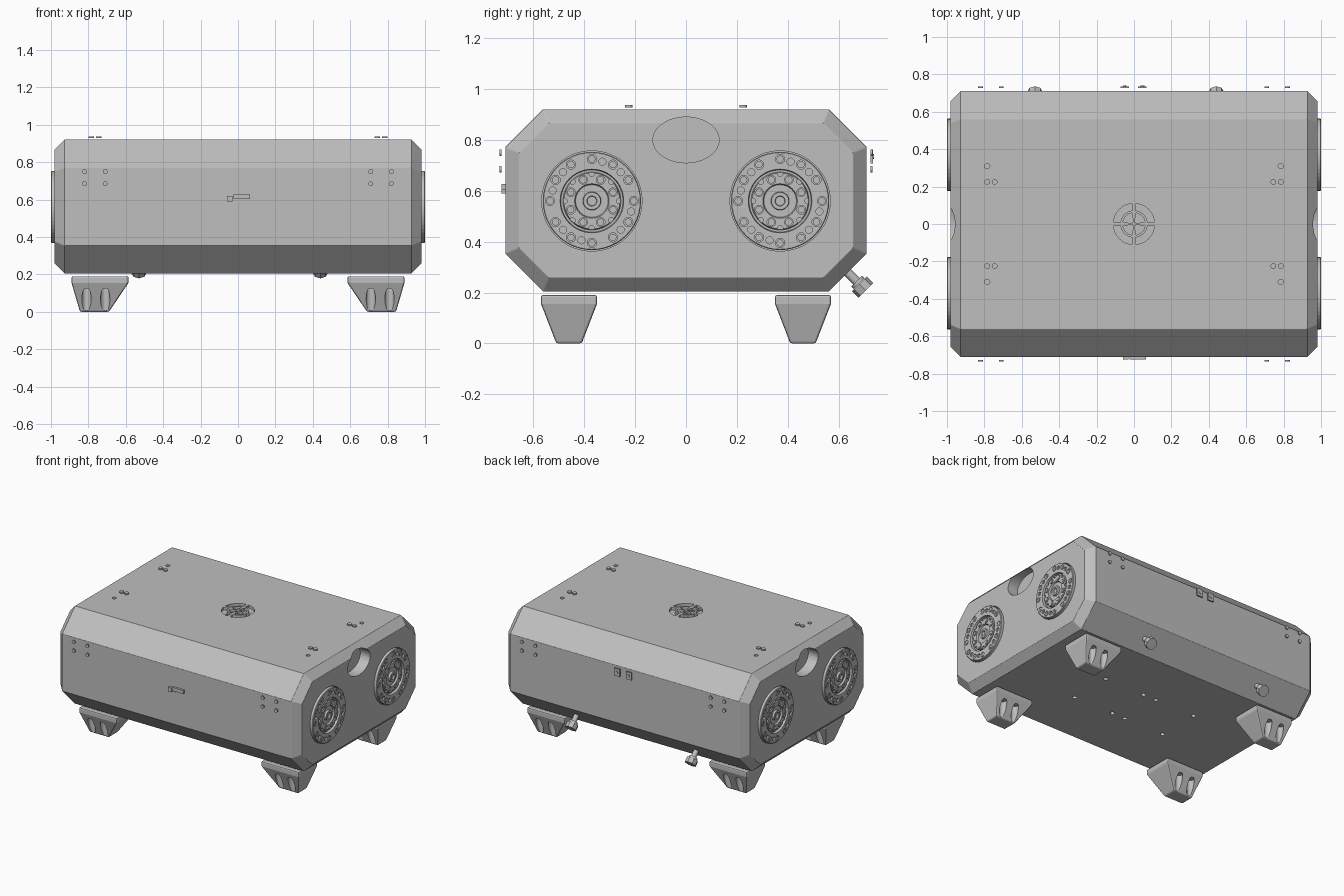
import bpy, bmesh, math
from mathutils import Vector, Matrix

if "Cube" in bpy.data.objects:
    bpy.data.objects.remove(bpy.data.objects["Cube"], do_unlink=True)

metal = bpy.data.materials.new("brushed grey metal")
metal.use_nodes = True
GREY = (0.52, 0.52, 0.52, 1)
metal.diffuse_color = GREY
metal.node_tree.nodes["Principled BSDF"].inputs["Base Color"].default_value = GREY

X, Y, Z = Vector((1, 0, 0)), Vector((0, 1, 0)), Vector((0, 0, 1))
SIGNS = (-1, 1)
MID = 0.5625          # height of the body's centre line


def finish(name, bm, smooth=False):
    bmesh.ops.recalc_face_normals(bm, faces=bm.faces)
    me = bpy.data.meshes.new(name)
    bm.to_mesh(me)
    bm.free()
    me.materials.append(metal)
    ob = bpy.data.objects.new(name, me)
    bpy.context.collection.objects.link(ob)
    if smooth:
        select(ob)
        bpy.ops.object.shade_smooth_by_angle(angle=math.radians(35))
    return ob


def select(ob):
    bpy.ops.object.select_all(action='DESELECT')
    bpy.context.view_layer.objects.active = ob
    ob.select_set(True)


def apply_modifier(ob, kind, **settings):
    mod = ob.modifiers.new(kind.lower(), kind)
    for key, value in settings.items():
        setattr(mod, key, value)
    select(ob)
    bpy.ops.object.modifier_apply(modifier=mod.name)


def cut(ob, bm):
    cutter = finish("cutter", bm)
    cutter.hide_render = True
    apply_modifier(ob, 'BOOLEAN', object=cutter, operation='DIFFERENCE', solver='EXACT')
    bpy.data.objects.remove(cutter, do_unlink=True)


def box(bm, centre, size, turn=Matrix()):
    m = Matrix.Translation(centre) @ turn @ Matrix.Diagonal((*size, 1))
    bmesh.ops.create_cube(bm, size=1, matrix=m)


def cyl(bm, centre, axis, r, depth, segs=20, stretch=1):
    m = Matrix.Translation(centre) @ axis.to_track_quat('Z', 'Y').to_matrix().to_4x4()
    bmesh.ops.create_cone(bm, cap_ends=True, segments=segs, radius1=r, radius2=r,
                          depth=depth, matrix=m @ Matrix.Diagonal((stretch, 1, 1, 1)))


def seam(bm, p, q, normal, width=0.007, depth=0.016):
    # thin straight groove from p to q in a face
    p, q = Vector(p), Vector(q)
    along = (q - p).normalized()
    turn = Matrix((along, normal.cross(along), normal)).transposed().to_4x4()
    box(bm, (p + q) / 2, ((q - p).length, width, depth), turn)


def prism(bm, outline, z0, z1):
    rings = [[bm.verts.new((x, y, z)) for x, y in outline] for z in (z0, z1)]
    bm.faces.new(rings[0])
    bm.faces.new(rings[1])
    n = len(outline)
    for i in range(n):
        j = (i + 1) % n
        bm.faces.new((rings[0][i], rings[0][j], rings[1][j], rings[1][i]))


def octagon(w, h, c):
    return [(w, h - c), (w - c, h), (c - w, h), (-w, h - c),
            (-w, c - h), (c - w, -h), (w - c, -h), (w, c - h)]


def lathe(bm, profile, segs=48):
    rows = [[bm.verts.new((r * math.cos(k * math.tau / segs), r * math.sin(k * math.tau / segs), z))
             for k in range(segs)] for r, z in profile]
    for a, b in zip(rows, rows[1:]):
        for k in range(segs):
            j = (k + 1) % segs
            bm.faces.new((a[k], a[j], b[j], b[k]))
    bm.faces.new(rows[0])
    bm.faces.new(rows[-1])


def polar(r, a, z=0):
    return Vector((r * math.cos(a), r * math.sin(a), z))


# Sheet metal body: octagonal prism with chamfered ends, hollow
full, small = octagon(0.73, 0.3775, 0.16), octagon(0.665, 0.3125, 0.122)
bm = bmesh.new()
rings = [[bm.verts.new((x, y, z + MID)) for y, z in ring]
         for x, ring in ((-1, small), (-0.935, full), (0.935, full), (1, small))]
for a, b in zip(rings, rings[1:]):
    for i in range(8):
        bm.faces.new((a[i], a[i - 1], b[i - 1], b[i]))
bm.faces.new(rings[0])
bm.faces.new(rings[-1])
body = finish("body_shell", bm)
apply_modifier(body, 'BEVEL', width=0.008, segments=2)
apply_modifier(body, 'SOLIDIFY', thickness=0.02, offset=-1)

# Openings: side handles, wheel seats, top slots, vent and front port
bm = bmesh.new()
for s in SIGNS:
    cyl(bm, (s, 0, 0.80), X, 0.09, 0.2, 48)
for v in bm.verts:
    v.co.y *= 0.13 / 0.09
for s in SIGNS:
    for t in SIGNS:
        cyl(bm, (s, t * 0.37, 0.56), X, 0.197, 0.1, 48)
        box(bm, (s * 0.765, t * 0.225, 0.94), (0.055, 0.045, 0.02))
        for e in SIGNS:
            cyl(bm, (s * 0.765 + e * 0.0275, t * 0.225, 0.94), Z, 0.0225, 0.021)
        cyl(bm, (s * 0.785, t * 0.31, 0.94), Z, 0.014, 0.1)
box(bm, (0, -0.73, 0.632), (0.135, 0.1, 0.085))
for q in range(4):
    base = q * math.pi / 2
    for r0, r1, gap in ((0.073, 0.11, 0.1), (0.012, 0.06, 0.2)):
        angles = [base + gap + (math.pi / 2 - 2 * gap) * k / 8 for k in range(9)]
        outline = [polar(r1, a)[:2] for a in angles] + [polar(r0, a)[:2] for a in reversed(angles)]
        prism(bm, outline, 0.9, 0.96)
for x in (0.38, 0.053):
    for s in SIGNS:
        for t in SIGNS:
            cyl(bm, (s * x, t * 0.16, 0.185), Z, 0.016, 0.1)
cut(body, bm)

# Grooves: corner slits, side panel seams and the rear door outline
bm = bmesh.new()
for s in SIGNS:
    for (y0, z0), (y1, z1) in zip(full, small):
        p, q = Vector((s * 0.93, y0, z0 + MID)), Vector((s, y1, z1 + MID))
        out = Vector((0, y0, z0)).normalized()
        n = (out + X * s).normalized()
        n = (n - (q - p).normalized() * n.dot((q - p).normalized())).normalized()
        seam(bm, p, q, n, 0.009, 0.03)
    for t in SIGNS:
        for (y0, z0), (y1, z1) in (((0.005, 0.715), (0.19, 0.61)),
                                   ((0.54, 0.65), (0.645, 0.76)),
                                   ((0.53, 0.465), (0.645, 0.365))):
            seam(bm, (s, t * y0, z0), (s, t * y1, z1), X * s)
    seam(bm, (s * 0.52, 0.73, 0.35), (s * 0.52, 0.73, 0.712), Y, 0.005)
seam(bm, (-0.52, 0.73, 0.72), (0.52, 0.73, 0.72), Y, 0.01)
slope = (Y - Z).normalized()
seam(bm, (-0.5, 0.69, 0.305), (0.5, 0.69, 0.305), slope, 0.01)
cut(body, bm)

# Wheel-like side discs, set flush in the end panels
bm = bmesh.new()
lathe(bm, [(0.193, -0.04), (0.193, -0.004), (0.19, -0.001), (0.125, -0.001), (0.122, -0.02),
           (0.114, -0.02), (0.11, -0.006), (0.068, -0.006), (0.064, -0.018), (0.036, -0.018),
           (0.034, -0.003), (0.02, -0.003), (0.018, -0.014), (0.004, -0.014)])
disc = finish("side_disc", bm)
bm = bmesh.new()
for k in range(12):
    a = k * math.tau / 12
    cyl(bm, polar(0.165, a), Z, 0.018, 0.014)
    if k % 3:
        cyl(bm, polar(0.16, a + math.tau / 24), Z, 0.014, 0.024)
for k in range(8):
    a = (k + 0.5) * math.tau / 8
    cyl(bm, polar(0.09, a), Z, 0.017, 0.026)
    cyl(bm, polar(0.108, a + math.tau / 16), Z, 0.011, 0.03)
cut(disc, bm)
# Socket screws in the disc pockets
bm = bmesh.new()
for count, radius, shift, top in ((12, 0.165, 0, 0), (8, 0.09, 0.5, -0.003)):
    for k in range(count):
        p = polar(radius, (k + shift) * math.tau / count)
        cyl(bm, p + Z * (top - 0.01), Z, 0.014, 0.018)
        cyl(bm, p + Z * (top - 0.001), Z, 0.007, 0.004, 6)
screws = finish("disc_screws", bm)
for i, (s, t) in enumerate([(s, t) for s in SIGNS for t in SIGNS]):
    for part in (disc, screws):
        ob = part if i == 0 else part.copy()
        if i:
            bpy.context.collection.objects.link(ob)
        ob.matrix_world = Matrix.Translation((s, t * 0.37, 0.56)) @ Matrix.Rotation(s * math.pi / 2, 4, 'Y')

# Tapered feet with screw pockets in their front and back slopes
for s in SIGNS:
    for t in SIGNS:
        bm = bmesh.new()
        rows = []
        for z, x0, x1, hy in ((0, 0.69, 0.845, 0.05), (0.155, 0.585, 0.89, 0.11), (0.19, 0.585, 0.89, 0.11)):
            rows.append([bm.verts.new((s * x, t * 0.46 + y, z))
                         for x, y in ((x0, -hy), (x1, -hy), (x1, hy), (x0, hy))])
        for a, b in zip(rows, rows[1:]):
            for i in range(4):
                bm.faces.new((a[i - 1], a[i], b[i], b[i - 1]))
        bm.faces.new(rows[0])
        bm.faces.new(rows[-1])
        foot = finish(f"{'front' if t < 0 else 'back'}_{'left' if s > 0 else 'right'}_foot", bm)
        apply_modifier(foot, 'BEVEL', width=0.008, segments=2)
        bm = bmesh.new()
        for x in (0.71, 0.81):
            for e in SIGNS:
                cyl(bm, (s * x, t * 0.46 + e * 0.076, 0.05), Z, 0.025, 0.15)
        cut(foot, bm)

# Screw heads on the front, back and top
bm = bmesh.new()
for s in SIGNS:
    for t in SIGNS:
        for x in (0.71, 0.82):
            for z in (0.685, 0.75):
                cyl(bm, (s * x, t * 0.73, z), Y, 0.013, 0.008)
        for x in (0.745, 0.785):
            cyl(bm, (s * x, t * 0.225, 0.933), Z, 0.015, 0.01)
finish("panel_screws", bm, True)

# Connector behind the front port and grille bars under the top vent
bm = bmesh.new()
box(bm, (0, -0.7, 0.632), (0.16, 0.02, 0.11))
box(bm, (0.02, -0.715, 0.615), (0.09, 0.02, 0.025))
box(bm, (-0.045, -0.715, 0.605), (0.03, 0.02, 0.03))
finish("front_connector", bm)
bm = bmesh.new()
box(bm, (0, 0, 0.885), (0.26, 0.26, 0.01))
for x in (-0.05, -0.03, -0.01):
    box(bm, (x, 0, 0.895), (0.01, 0.2, 0.02))
finish("vent_backing", bm)

# Rear latch tabs
bm = bmesh.new()
for x in (-0.05, 0.045):
    box(bm, (x, 0.731, 0.735), (0.045, 0.01, 0.055))
    cyl(bm, (x, 0.737, 0.735), Y, 0.01, 0.006, 12)
finish("door_latch", bm)

# Thumb screws on the lower rear slope
for name, x in (("right_thumb_screw", -0.53), ("left_thumb_screw", 0.44)):
    bm = bmesh.new()
    root = Vector((x, 0.65, 0.265))
    cyl(bm, root + slope * 0.01, slope, 0.018, 0.06)
    cyl(bm, root + slope * 0.036, slope, 0.03, 0.014)
    cyl(bm, root + slope * 0.063, slope, 0.041, 0.036, 8)
    finish(name, bm, True)
